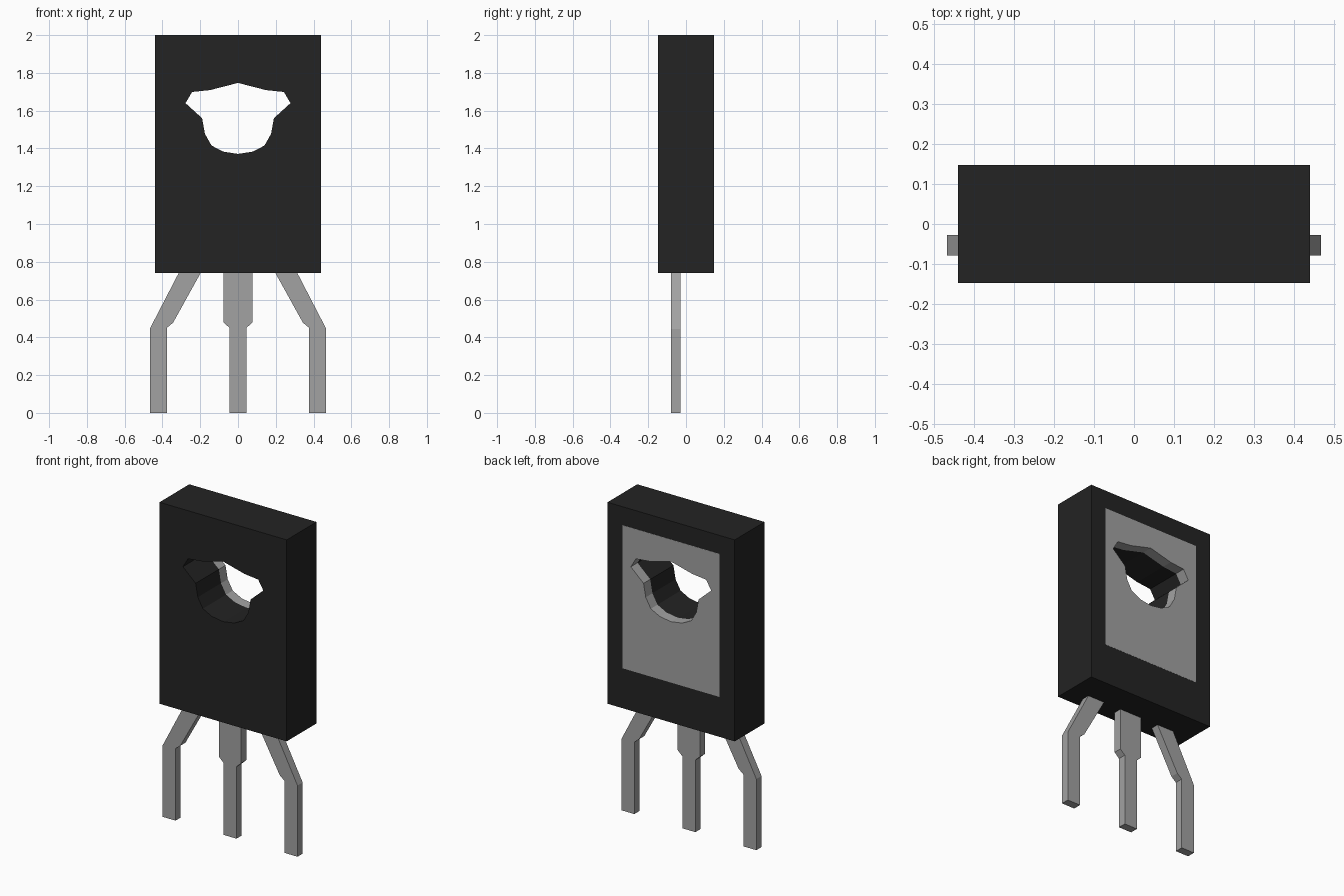
import bpy
import bmesh

cube = bpy.data.objects.get("Cube")
if cube:
    bpy.data.objects.remove(cube, do_unlink=True)


def material(name, value, roughness):
    mat = bpy.data.materials.new(name)
    mat.use_nodes = True
    colour = (value, value, value, 1.0)
    mat.diffuse_color = colour
    shader = mat.node_tree.nodes["Principled BSDF"]
    shader.inputs["Base Color"].default_value = colour
    shader.inputs["Roughness"].default_value = roughness
    return mat


BLACK = material("black plastic", 0.017, 0.6)
GREY = material("grey metal", 0.36, 0.5)


def mirrored(half):
    """Close a right-hand (x, z) outline with its mirror image."""
    return half + [(-x, z) for x, z in reversed(half) if x > 0]


def rectangle(half_width, low, high):
    return mirrored([(half_width, high), (half_width, low)])


def prism(name, loops, y0, y1, mat):
    """Fill (x, z) loops, inner ones being holes, and extrude from y0 to y1."""
    bm = bmesh.new()
    for loop in loops:
        verts = [bm.verts.new((x, y0, z)) for x, z in loop]
        for a, b in zip(verts, verts[1:] + verts[:1]):
            bm.edges.new((a, b))
    bmesh.ops.triangle_fill(bm, use_beauty=True, edges=bm.edges[:])
    result = bmesh.ops.extrude_face_region(bm, geom=bm.faces[:])
    moved = [v for v in result["geom"] if isinstance(v, bmesh.types.BMVert)]
    bmesh.ops.translate(bm, vec=(0, y1 - y0, 0), verts=moved)
    bmesh.ops.recalc_face_normals(bm, faces=bm.faces[:])
    mesh = bpy.data.meshes.new(name)
    bm.to_mesh(mesh)
    bm.free()
    mesh.materials.append(mat)
    obj = bpy.data.objects.new(name, mesh)
    bpy.context.collection.objects.link(obj)
    return obj


# Mounting hole: round below, winged above
hole = mirrored([(0, 1.747), (0.148, 1.709), (0.243, 1.699), (0.278, 1.64),
                 (0.19, 1.56), (0.175, 1.477), (0.14, 1.415),
                 (0.078, 1.383), (0, 1.371)])

# Plastic body with a shallow pocket in its back
FRONT, BACK, PLATE_DEPTH = -0.147, 0.147, 0.065
body = prism("body", [rectangle(0.44, 0.74, 2.0), hole], FRONT, BACK, BLACK)
pocket = prism("pocket_cutter", [rectangle(0.335, 0.99, 1.885)],
               BACK - PLATE_DEPTH, BACK + 0.1, BLACK)
pocket.hide_render = True
cut = body.modifiers.new("pocket", 'BOOLEAN')
cut.operation = 'DIFFERENCE'
cut.solver = 'EXACT'
cut.object = pocket
bpy.context.view_layer.objects.active = body
body.select_set(True)
bpy.ops.object.modifier_apply(modifier=cut.name)
bpy.data.objects.remove(pocket, do_unlink=True)

# Metal heat plate filling the pocket
prism("heat_plate", [rectangle(0.335, 0.99, 1.885), hole],
      BACK - PLATE_DEPTH, BACK + 0.001, GREY)

# Leads: straight stepped one in the middle, splayed pair at the sides
LEAD_FRONT, LEAD_BACK = -0.079, -0.028
centre = mirrored([(0.077, 0.76), (0.077, 0.48), (0.045, 0.45), (0.045, 0)])
prism("centre_lead", [centre], LEAD_FRONT, LEAD_BACK, GREY)

splayed = [(0.187, 0.76), (0.344, 0.477), (0.377, 0.45), (0.377, 0),
           (0.467, 0), (0.467, 0.445), (0.304, 0.76)]
for name, side in (("left_lead", 1), ("right_lead", -1)):
    prism(name, [[(side * x, z) for x, z in splayed]],
          LEAD_FRONT, LEAD_BACK, GREY)
